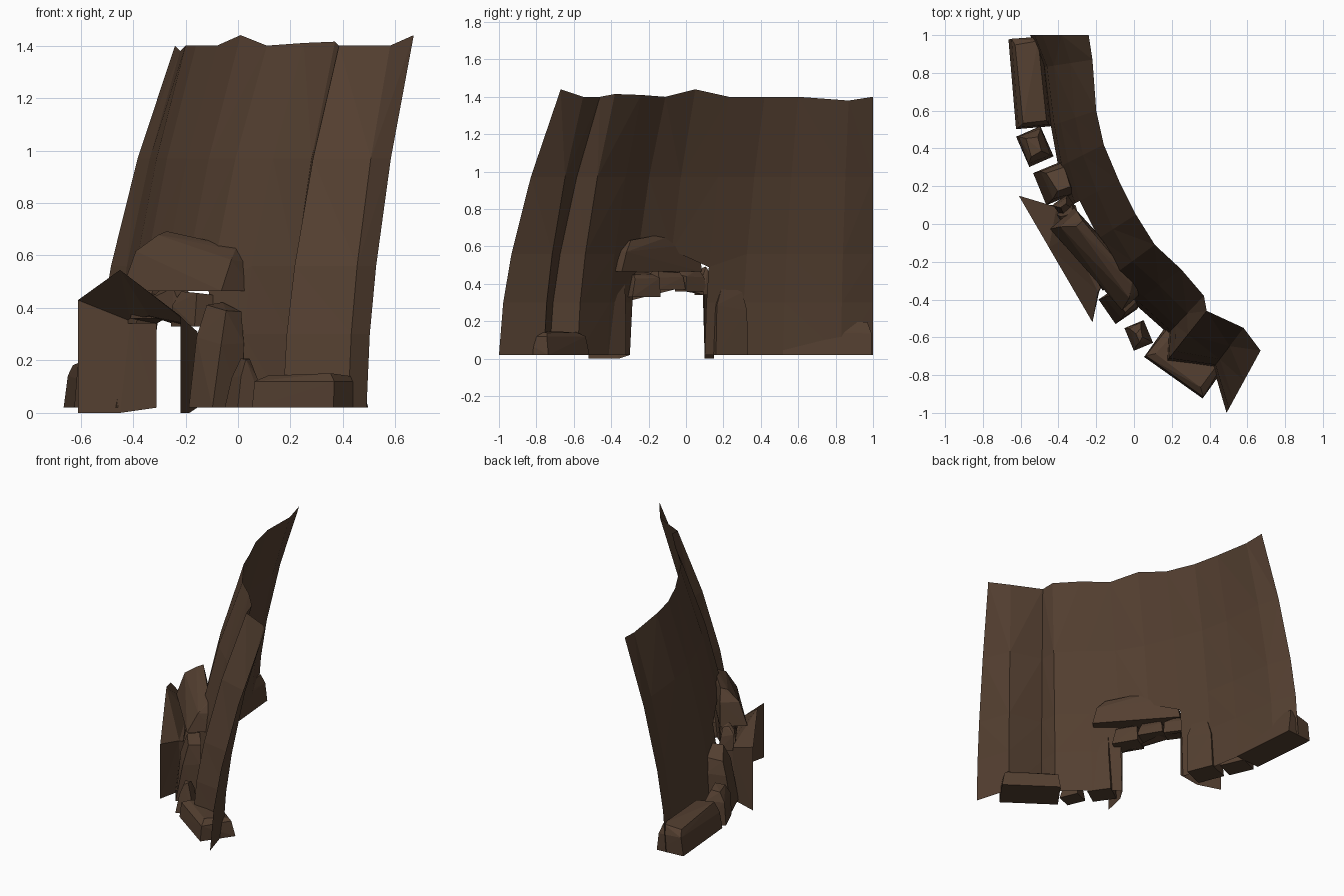
import bpy, bmesh, math, random
from mathutils import Vector

if "Cube" in bpy.data.objects:
    bpy.data.objects.remove(bpy.data.objects["Cube"])

random.seed(4)
brown = bpy.data.materials.new("dark brown rock")
brown.diffuse_color = (0.088, 0.050, 0.030, 1)
brown.use_nodes = True
brown.node_tree.nodes["Principled BSDF"].inputs["Base Color"].default_value = brown.diffuse_color


def finish(name, bm):
    me = bpy.data.meshes.new(name)
    bm.to_mesh(me)
    bm.free()
    me.materials.append(brown)
    ob = bpy.data.objects.new(name, me)
    bpy.context.collection.objects.link(ob)
    return ob


def sheet(name, columns, skip=()):
    """Single-sided strip of quads between neighbouring columns of points."""
    bm = bmesh.new()
    grid = [[bm.verts.new(p) for p in col] for col in columns]
    for i in range(len(grid) - 1):
        for j in range(len(grid[0]) - 1):
            if (i, j) not in skip:
                bm.faces.new((grid[i][j], grid[i][j + 1], grid[i + 1][j + 1], grid[i + 1][j]))
    bmesh.ops.delete(bm, geom=[v for v in bm.verts if not v.link_faces], context='VERTS')
    bmesh.ops.triangulate(bm, faces=bm.faces[:])
    return finish(name, bm)


def rock(name, a, b, width, z0, z1, inset=0.03, tilt=0.0, lean=0.0):
    """Faceted convex stone lying along a-b in plan, narrower at the top."""
    a, b = Vector((*a, 0)), Vector((*b, 0))
    along = (b - a).normalized()
    side = Vector((-along.y, along.x, 0))
    mid, half, h = (a + b) / 2, (b - a).length / 2, z1 - z0
    bm = bmesh.new()
    for t, shrink in ((0, 0), (0.7, inset * 0.3), (1, inset)):
        for s in (-1, 1):
            for w in (-1, 1):
                p = mid + along * s * (half - shrink) + side * w * max(width / 2 - shrink, 0.01)
                p += side * lean * t
                p.z = z0 + h * t + tilt * s * t
                if t:
                    p += Vector([random.uniform(-0.012, 0.012) for _ in range(3)])
                bm.verts.new(p)
    r = bmesh.ops.convex_hull(bm, input=bm.verts[:])
    junk = list({g for g in r["geom_interior"] + r["geom_unused"] if isinstance(g, bmesh.types.BMVert)})
    bmesh.ops.delete(bm, geom=junk, context='VERTS')
    bmesh.ops.recalc_face_normals(bm, faces=bm.faces[:])
    return finish(name, bm)


# Cliff wall: base point (x, y) and top point (x, y, z) of each column
plan = [
    ((0.49, -1.00), (0.67, -0.67, 1.44)),
    ((0.42, -0.76), (0.58, -0.55, 1.40)),
    ((0.17, -0.73), (0.385, -0.46, 1.40)),
    ((0.18, -0.58), (0.37, -0.38, 1.415)),
    ((0.00, -0.42), (0.25, -0.24, 1.41)),
    ((-0.15, -0.30), (0.11, -0.11, 1.40)),
    ((-0.24, -0.11), (0.01, 0.05, 1.44)),
    ((-0.33, 0.10), (-0.08, 0.23, 1.40)),
    ((-0.40, 0.30), (-0.16, 0.42, 1.40)),
    ((-0.44, 0.52), (-0.20, 0.60, 1.40)),
    ((-0.48, 0.83), (-0.22, 0.87, 1.38)),
    ((-0.55, 1.00), (-0.24, 1.00, 1.40)),
]
arch = {5: 0.46, 6: 0.58, 7: 0.49}      # height of the doorway rim
columns = []
for i, (base, top) in enumerate(plan):
    col = []
    for z in (0.02, 0.3, arch.get(i, 0.56), 0.97, top[2]):
        f = ((z - 0.02) / (top[2] - 0.02)) ** 1.65
        col.append((base[0] + (top[0] - base[0]) * f, base[1] + (top[1] - base[1]) * f, z))
    columns.append(col)
door = {(i, j) for i in (5, 6) for j in (0, 1)}
sheet("cliff_wall", columns, door)

# Flared entrance shell in front of the doorway: mouth, throat, inner end
mouth = [(-0.61, 0.15, 0), (-0.61, 0.15, 0.43), (-0.45, -0.125, 0.545), (-0.22, -0.52, 0.37), (-0.22, -0.52, 0)]
throat = [(-0.45, 0.10, 0), (-0.41, 0.09, 0.35), (-0.34, -0.06, 0.37), (-0.19, -0.36, 0.34), (-0.185, -0.36, 0)]
inner = [(-0.31, 0.10, 0.02), (-0.31, 0.10, 0.34), (-0.26, -0.06, 0.37), (-0.155, -0.30, 0.31), (-0.155, -0.30, 0.02)]
sheet("entrance_shell", [mouth, throat, inner])

# Stones around the doorway
rock("lintel_stone", (-0.38, 0.03), (0.0, -0.40), 0.17, 0.465, 0.655, 0.08, -0.03, 0.05)
rock("arch_stone_left", (-0.37, 0.08), (-0.29, -0.03), 0.10, 0.36, 0.48)
rock("arch_stone_middle", (-0.29, -0.03), (-0.20, -0.18), 0.11, 0.37, 0.47)
rock("arch_stone_right", (-0.20, -0.17), (-0.11, -0.32), 0.13, 0.33, 0.46)
rock("arch_wedge", (-0.39, 0.13), (-0.35, 0.07), 0.09, 0.34, 0.48)
rock("right_door_post", (-0.13, -0.36), (-0.04, -0.49), 0.14, 0.02, 0.40, 0.03, -0.02, 0.04)
rock("left_door_post", (-0.39, 0.13), (-0.46, 0.30), 0.16, 0.02, 0.38, 0.04, -0.03, -0.03)

# Boulders along the foot of the wall
rock("small_boulder_right", (0.0, -0.53), (0.05, -0.65), 0.11, 0.02, 0.20, 0.04)
rock("small_boulder_left", (-0.49, 0.33), (-0.56, 0.49), 0.14, 0.02, 0.24, 0.04)
rock("large_boulder_right", (0.12, -0.61), (0.43, -0.83), 0.23, 0.02, 0.15, 0.045)
rock("large_boulder_left", (-0.53, 0.51), (-0.57, 0.985), 0.19, 0.02, 0.19, 0.03)
